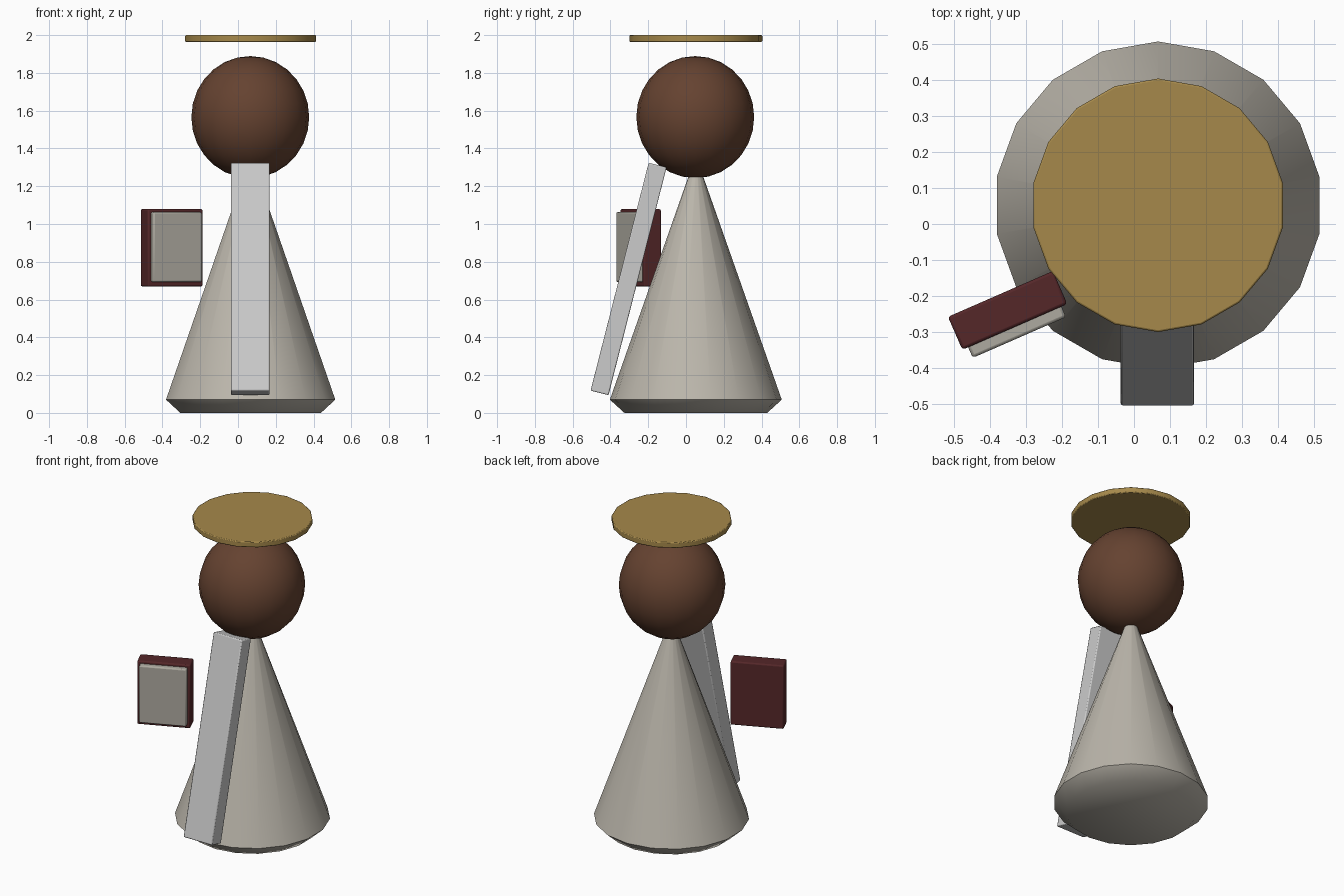
import bpy, math
from mathutils import Vector

if "Cube" in bpy.data.objects:
    bpy.data.objects.remove(bpy.data.objects["Cube"])

CX, CY = 0.067, 0.052      # axis of the figure
SIDES = 18


def material(name, rgb):
    m = bpy.data.materials.new(name)
    m.diffuse_color = (*rgb, 1)
    m.use_nodes = True
    m.node_tree.nodes["Principled BSDF"].inputs["Base Color"].default_value = m.diffuse_color
    return m


cloth = material("cloth", (0.5, 0.47, 0.41))
brown = material("brown", (0.13, 0.055, 0.03))
gold = material("gold", (0.38, 0.25, 0.07))
maroon = material("maroon", (0.09, 0.02, 0.022))
paper = material("paper", (0.42, 0.40, 0.35))
silver = material("silver", (0.6, 0.6, 0.6))


def finish(name, mat, bevel=0, angle=30):
    ob = bpy.context.object
    ob.name = name
    ob.data.materials.append(mat)
    bpy.ops.object.transform_apply(location=False, rotation=False, scale=True)
    if bevel:
        b = ob.modifiers.new("bevel", 'BEVEL')
        b.width, b.segments = bevel, 2
    bpy.ops.object.shade_smooth_by_angle(angle=math.radians(angle))
    return ob


def frustum(name, r1, r2, z0, z1, mat, bevel=0):
    bpy.ops.mesh.primitive_cone_add(vertices=SIDES, radius1=r1, radius2=r2, depth=z1 - z0,
                                    location=(CX, CY, (z0 + z1) / 2))
    return finish(name, mat, bevel)


def box(name, size, loc, rot, mat, bevel):
    bpy.ops.mesh.primitive_cube_add(size=1, location=loc, rotation=rot)
    bpy.context.object.scale = size
    return finish(name, mat, bevel)


# Robe: tall cone with a chamfered hem
profile = [(0.378, 0), (0.455, 0.07), (0.022, 1.30)]
verts = [(r * math.sin(2 * math.pi * i / SIDES), r * math.cos(2 * math.pi * i / SIDES), z)
         for r, z in profile for i in range(SIDES)]
faces = [(k * SIDES + (i + 1) % SIDES, k * SIDES + i, (k + 1) * SIDES + i, (k + 1) * SIDES + (i + 1) % SIDES)
         for k in range(2) for i in range(SIDES)]
faces += [tuple(range(SIDES)), tuple(reversed(range(2 * SIDES, 3 * SIDES)))]
mesh = bpy.data.meshes.new("robe")
mesh.from_pydata(verts, [], faces)
robe = bpy.data.objects.new("robe", mesh)
robe.location = (CX, CY, 0)
bpy.context.collection.objects.link(robe)
bpy.context.view_layer.objects.active = robe
robe.select_set(True)
finish("robe", cloth, angle=65)
robe.select_set(False)

# Head: slightly tall ball
bpy.ops.mesh.primitive_uv_sphere_add(segments=20, ring_count=14, radius=0.312, location=(CX - 0.002, CY - 0.003, 1.566))
bpy.context.object.scale.z = 0.323 / 0.312
finish("head", brown)

# Halo disc above the head
frustum("halo", 0.352, 0.352, 1.964, 2.0, gold, 0.005)

# Leaning blade in front of the robe
box("blade", (0.204, 0.098, 1.245), (0.065, -0.304, 0.709), (math.radians(-14.3), 0, 0), silver, 0.006)

# Book: cover with the page block standing proud of its front
turn = math.radians(23.6)
out = Vector((math.sin(turn), -math.cos(turn), 0))
centre = Vector((-0.351, -0.240, 0.874))
box("book_cover", (0.318, 0.1, 0.41), centre, (0, 0, turn), maroon, 0.008)
box("book_pages", (0.283, 0.08, 0.37), centre + out * 0.042 + Vector((0, 0, 0.004)), (0, 0, turn), paper, 0.008)
